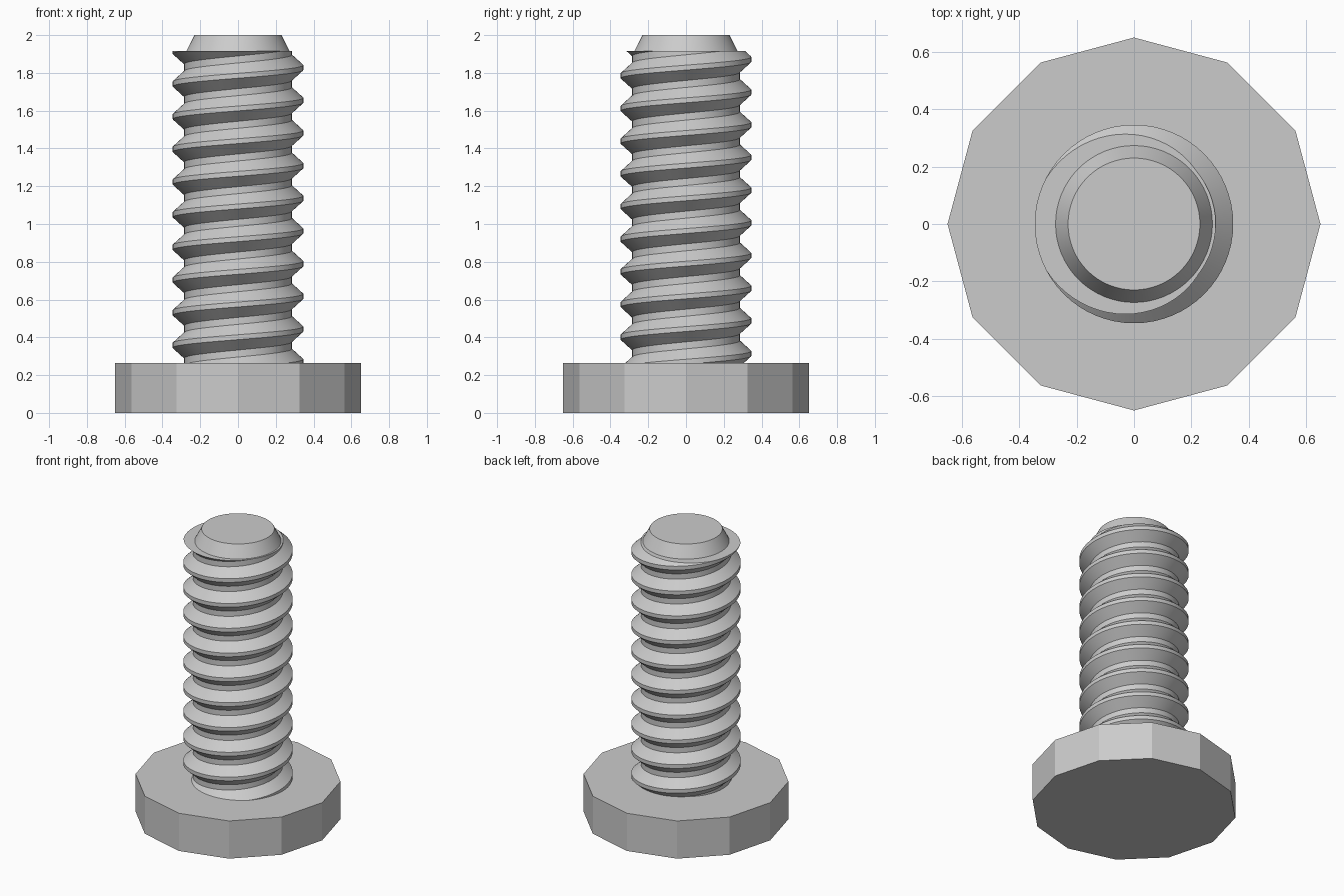
import bpy, bmesh
from math import cos, sin, tau, radians

cube = bpy.data.objects.get("Cube")
if cube:
    bpy.data.objects.remove(cube, do_unlink=True)

HEAD_TOP, SHAFT_TOP, TIP_TOP = 0.263, 1.915, 2.0
ROOT_R, CREST_R = 0.285, 0.346
PITCH, TURNS, SEGMENTS = 0.173, 12, 64
CREST_START = 1.828 - 10 * PITCH

steel = bpy.data.materials.new("light grey steel")
grey = (0.6, 0.6, 0.6, 1)
steel.diffuse_color = grey
steel.use_nodes = True
steel.node_tree.nodes["Principled BSDF"].inputs["Base Color"].default_value = grey


def finish(name, bm, smooth):
    bmesh.ops.recalc_face_normals(bm, faces=bm.faces)
    mesh = bpy.data.meshes.new(name)
    bm.to_mesh(mesh)
    bm.free()
    mesh.materials.append(steel)
    obj = bpy.data.objects.new(name, mesh)
    bpy.context.collection.objects.link(obj)
    if smooth:
        bpy.ops.object.select_all(action='DESELECT')
        obj.select_set(True)
        bpy.context.view_layer.objects.active = obj
        bpy.ops.object.shade_smooth_by_angle(angle=radians(25))


def frustum(name, sides, r_bottom, r_top, z_bottom, z_top, smooth):
    bm = bmesh.new()
    rings = [[bm.verts.new((r * cos(tau * i / sides), r * sin(tau * i / sides), z))
              for i in range(sides)]
             for r, z in ((r_bottom, z_bottom), (r_top, z_top))]
    low, high = rings
    for i in range(sides):
        j = (i + 1) % sides
        bm.faces.new((low[i], low[j], high[j], high[i]))
    bm.faces.new(low)
    bm.faces.new(high)
    finish(name, bm, smooth)


def threaded_shaft():
    # Thread profile over one pitch: root, flank, crest flat, flank, root
    half, root, crest = PITCH / 2, 0.068, 0.013
    profile = [(ROOT_R, -half), (ROOT_R, -root), (CREST_R, -crest),
               (CREST_R, crest), (ROOT_R, root), (ROOT_R, half)]
    bm = bmesh.new()
    previous = None
    for i in range(TURNS * SEGMENTS + 1):
        a = tau * i / SEGMENTS
        rise = CREST_START + PITCH * i / SEGMENTS
        row = [bm.verts.new((r * cos(a), r * sin(a), rise + z)) for r, z in profile]
        if previous:
            for k in range(len(profile) - 1):
                bm.faces.new((previous[k], row[k], row[k + 1], previous[k + 1]))
        previous = row
    bmesh.ops.remove_doubles(bm, verts=bm.verts, dist=0.0005)

    # Trim the helix flat at both ends and cap it
    for z, direction in ((HEAD_TOP - 0.01, -1), (SHAFT_TOP, 1)):
        bmesh.ops.bisect_plane(bm, geom=bm.verts[:] + bm.edges[:] + bm.faces[:],
                               plane_co=(0, 0, z), plane_no=(0, 0, direction),
                               clear_outer=True)
    bmesh.ops.holes_fill(bm, edges=[e for e in bm.edges if e.is_boundary], sides=0)
    finish("threaded_shaft", bm, True)


# Twelve-sided head, helical shaft and chamfered tip
frustum("head", 12, 0.65, 0.65, 0, HEAD_TOP, False)
threaded_shaft()
frustum("chamfered_tip", SEGMENTS, 0.274, 0.23, SHAFT_TOP - 0.001, TIP_TOP, True)
